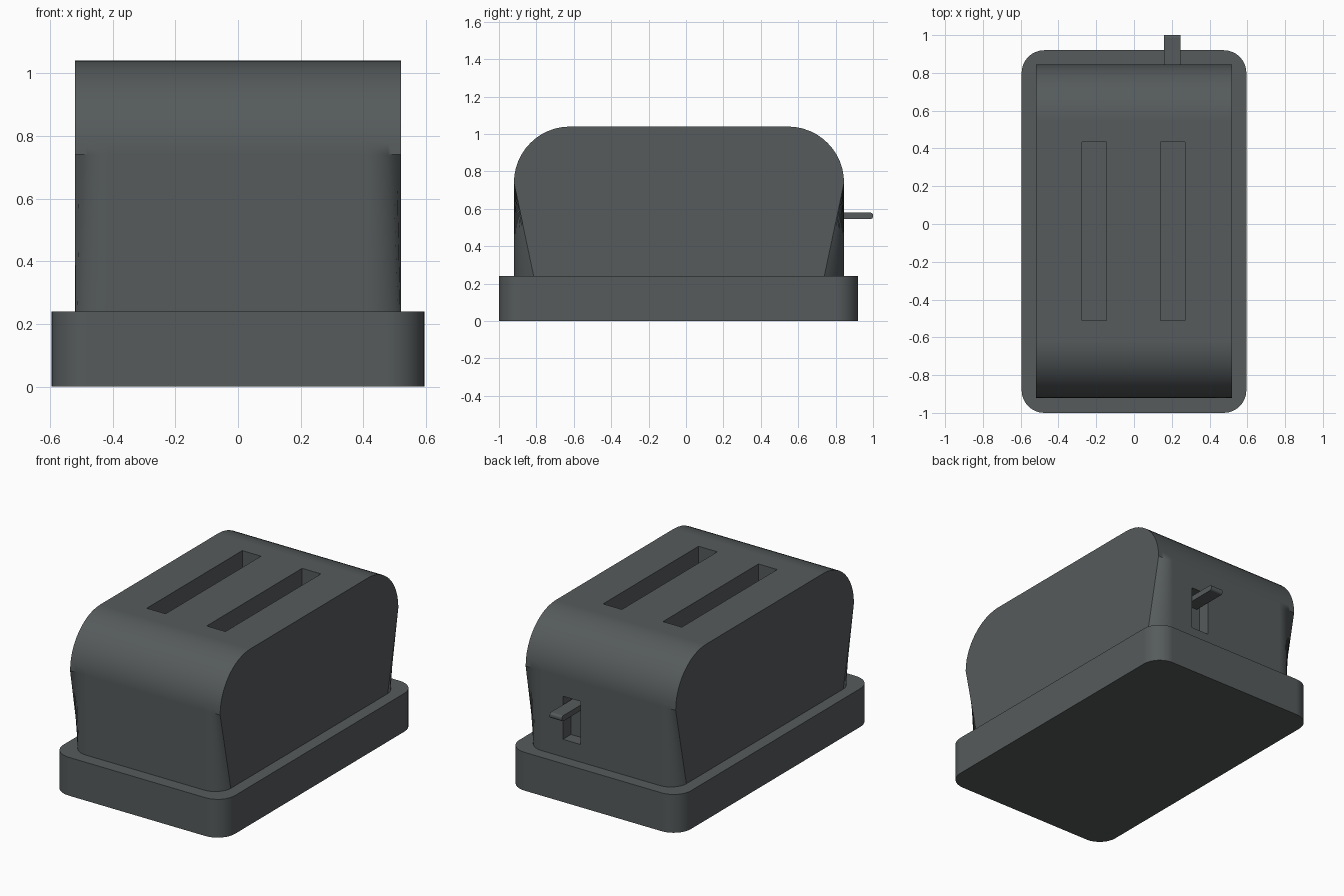
import bpy, bmesh, math

if "Cube" in bpy.data.objects:
    bpy.data.objects.remove(bpy.data.objects["Cube"])

grey = bpy.data.materials.new("charcoal_grey")
grey.diffuse_color = (0.092, 0.104, 0.107, 1)
grey.use_nodes = True
grey.node_tree.nodes["Principled BSDF"].inputs["Base Color"].default_value = grey.diffuse_color


def finish(bm, name, material=True):
    bmesh.ops.recalc_face_normals(bm, faces=bm.faces[:])
    me = bpy.data.meshes.new(name)
    bm.to_mesh(me)
    bm.free()
    ob = bpy.data.objects.new(name, me)
    bpy.context.collection.objects.link(ob)
    me.materials.append(grey)
    return ob


def activate(ob):
    bpy.ops.object.select_all(action='DESELECT')
    ob.select_set(True)
    bpy.context.view_layer.objects.active = ob


def smooth(ob):
    activate(ob)
    bpy.ops.object.shade_smooth_by_angle(angle=math.radians(35))
    mod = ob.modifiers.new("even_shading", 'WEIGHTED_NORMAL')
    mod.keep_sharp = True


def box(name, lo, hi, radius=0, pick=None, segments=8):
    """Box from corner to corner, rounding the edges chosen by pick."""
    bm = bmesh.new()
    bmesh.ops.create_cube(bm, size=1)
    for v in bm.verts:
        v.co = [lo[i] + (v.co[i] + 0.5) * (hi[i] - lo[i]) for i in range(3)]
    if pick:
        edges = [e for e in bm.edges if pick(e.verts[0].co, e.verts[1].co)]
        bmesh.ops.bevel(bm, geom=edges, offset=radius, segments=segments,
                        profile=0.5, affect='EDGES')
    return finish(bm, name)


# Base with rounded vertical corners
base = box("base", (-0.595, -1, 0), (0.595, 0.92, 0.24), 0.12,
           lambda a, b: abs(a.z - b.z) > 0.1)
smooth(base)

# Body: arched side profile, extruded across and rounded along its sides
HALF, Y0, Y1, Z0, Z1, R, N = 0.52, -0.92, 0.845, 0.22, 1.04, 0.3, 12
profile = [(Y0, Z0)]
for cy, start in ((Y0 + R, math.pi), (Y1 - R, math.pi / 2)):
    for i in range(N + 1):
        a = start - i * math.pi / 2 / N
        profile.append((cy + R * math.cos(a), Z1 - R + R * math.sin(a)))
profile.append((Y1, Z0))
bm = bmesh.new()
left = [bm.verts.new((-HALF, y, z)) for y, z in profile]
right = [bm.verts.new((HALF, y, z)) for y, z in profile]
bm.faces.new(left)
bm.faces.new(right[::-1])
count = len(profile)
for i in range(count):
    j = (i + 1) % count
    bm.faces.new((left[j], left[i], right[i], right[j]))
rims = [bm.edges.get((s[i], s[i + 1])) for s in (left, right) for i in range(count - 1)]
bmesh.ops.bevel(bm, geom=rims, offset=0.11, segments=8, profile=0.5, affect='EDGES')
body = finish(bm, "body")

# Bread slots and lever channel cut out of the body
cutters = [
    box("bread_slot_cutter", (-0.275, -0.51, 0.45), (-0.145, 0.435, 1.2)),
    box("bread_slot_cutter", (0.14, -0.51, 0.45), (0.27, 0.435, 1.2)),
    box("lever_channel_cutter", (0.14, 0.765, 0.35), (0.262, 1.1, 0.62)),
]
for cutter in cutters:
    cutter.hide_render = True
    mod = body.modifiers.new("cut", 'BOOLEAN')
    mod.operation = 'DIFFERENCE'
    mod.solver = 'EXACT'
    mod.object = cutter
    activate(body)
    bpy.ops.object.modifier_apply(modifier=mod.name)
    bpy.data.objects.remove(cutter)
smooth(body)

# Lever with a rounded tip
lever = box("lever", (0.16, 0.74, 0.545), (0.245, 1.0, 0.58), 0.014,
            lambda a, b: min(a.y, b.y) > 0.9 and abs(a.x - b.x) > 0.05, 4)
smooth(lever)
